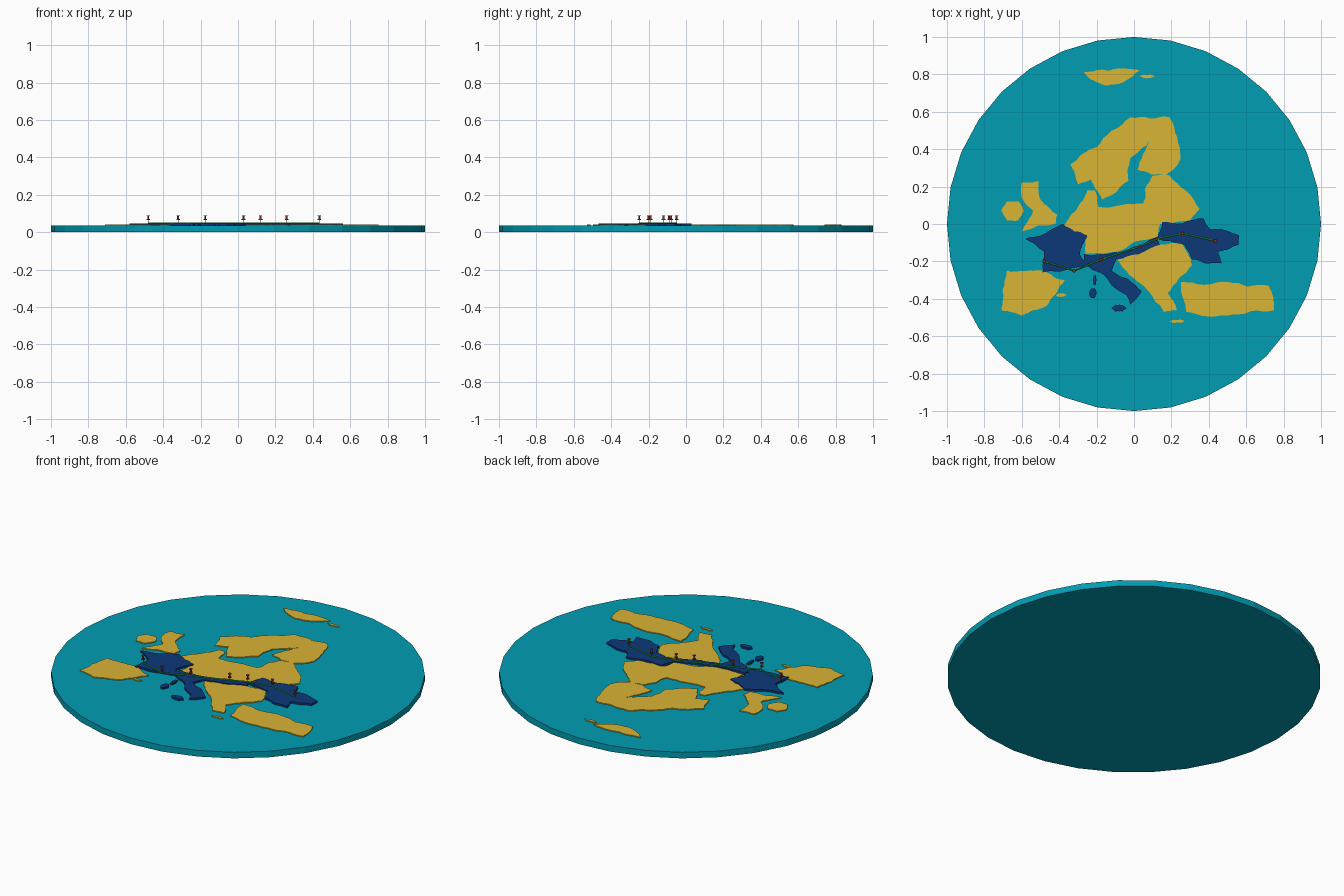
import bpy, bmesh, math, random
from mathutils import Vector

if "Cube" in bpy.data.objects:
    bpy.data.objects.remove(bpy.data.objects["Cube"])

random.seed(4)


def material(name, rgb):
    m = bpy.data.materials.new(name)
    m.diffuse_color = (*rgb, 1)
    m.use_nodes = True
    m.node_tree.nodes["Principled BSDF"].inputs["Base Color"].default_value = m.diffuse_color
    return m


SEA = material("sea", (0.0, 0.34, 0.45))
SAND = material("sand", (0.70, 0.46, 0.035))
NAVY = material("navy", (0.004, 0.04, 0.19))
GREEN = material("green", (0.02, 0.5, 0.06))
RED = material("pin_red", (0.25, 0.03, 0.015))
SAND_TOP, NAVY_TOP = 0.041, 0.047


def add_object(name, bm, mat):
    bmesh.ops.recalc_face_normals(bm, faces=bm.faces)
    me = bpy.data.meshes.new(name)
    bm.to_mesh(me)
    bm.free()
    me.materials.append(mat)
    ob = bpy.data.objects.new(name, me)
    bpy.context.collection.objects.link(ob)
    return ob


def roughen(pts, levels=3, amount=0.08):
    # break each straight edge into a ragged coast
    for _ in range(levels):
        out = []
        for a, b in zip(pts, pts[1:] + pts[:1]):
            d = b - a
            out += [a, (a + b) / 2 + Vector((-d.y, d.x)) * random.uniform(-amount, amount)]
        pts = out
    return pts


def land(name, corners, mat, top):
    # corners are in hundredths of a unit
    pts = roughen([Vector(c) / 100 for c in corners])
    bm = bmesh.new()
    face = bm.faces.new([bm.verts.new((p.x, p.y, 0.03)) for p in pts])
    ext = bmesh.ops.extrude_face_region(bm, geom=[face])
    for v in ext["geom"]:
        if isinstance(v, bmesh.types.BMVert):
            v.co.z = top
    bmesh.ops.triangulate(bm, faces=[f for f in bm.faces if len(f.verts) > 4])
    return add_object(name, bm, mat)


def islet(name, x, y, w, h, mat, top):
    ring = [(x + w * math.cos(a), y + h * math.sin(a)) for a in (i * math.tau / 6 for i in range(6))]
    return land(name, ring, mat, top)


# Sea disc
bm = bmesh.new()
bmesh.ops.create_cone(bm, cap_ends=True, segments=32, radius1=1, radius2=1, depth=0.036)
bmesh.ops.translate(bm, verts=bm.verts, vec=(0, 0, 0.018))
add_object("sea_disc", bm, SEA)

# Sand-coloured land
land("britain", [(-60, 22), (-51, 23), (-50, 13), (-41, 5), (-42, 0), (-60, -4), (-54, 7), (-60, 14)],
     SAND, SAND_TOP)
land("iberia", [(-68, -25), (-49, -25), (-37, -30), (-47, -44), (-60, -49), (-71, -46)], SAND, SAND_TOP)
land("scandinavia", [(-34, 32), (-30, 21), (-23, 24), (-17, 13), (-3, 23), (-2, 35), (9, 45), (2, 29),
                     (17, 26), (25, 35), (19, 57), (-2, 57), (-20, 41)], SAND, SAND_TOP)
land("central_land", [(6, 19), (10, 26), (19, 26), (35, 8), (30, 2), (14, 0), (13, -7), (-10, -15),
                      (-26, -16), (-26, -7), (-38, -1), (-30, 9), (-25, 18), (-21, 18), (-19, 9), (5, 11)],
     SAND, SAND_TOP)
land("balkans", [(-9, -19), (14, -11), (25, -10), (31, -22), (18, -37), (23, -46), (16, -47), (6, -34)],
     SAND, SAND_TOP)
land("anatolia", [(25, -31), (50, -31), (72, -33), (75, -46), (50, -49), (28, -47)], SAND, SAND_TOP)
land("arctic_island", [(-27, 81), (-13, 82), (3, 82), (-4, 77), (-15, 74)], SAND, SAND_TOP)
islet("west_island", -65, 7, 6, 6, SAND, SAND_TOP)
islet("south_island", 23, -52, 4, 1, SAND, SAND_TOP)
islet("arctic_islet", 7, 79, 4, 1, SAND, SAND_TOP)
islet("balearic_islet", -39, -38, 3, 1, SAND, SAND_TOP)

# Raised navy regions along the route
land("west_region", [(-58, -8), (-38, 0), (-25, -6), (-29, -16), (-25, -22), (-38, -25), (-49, -26),
                     (-48, -15)], NAVY, NAVY_TOP)
land("south_peninsula", [(-26, -22), (-27, -16), (-9, -15), (-12, -25), (4, -36), (-2, -43), (-4, -38),
                         (-18, -26)], NAVY, NAVY_TOP)
land("middle_region", [(-13, -17), (12, -7), (14, -11), (3, -16), (-9, -19)], NAVY, NAVY_TOP)
land("east_region", [(12, -8), (15, 1), (37, 3), (41, -3), (56, -6), (56, -11), (45, -15), (47, -21),
                     (31, -19), (27, -11)], NAVY, NAVY_TOP)
islet("toe_island", -8, -45, 4, 2, NAVY, NAVY_TOP)
islet("lower_island", -22, -37, 2, 3, NAVY, NAVY_TOP)
islet("upper_island", -21, -30, 1, 3, NAVY, NAVY_TOP)

# Green route line
stops = [(-.48, -.20), (-.32, -.25), (-.175, -.19), (.03, -.12), (.12, -.08), (.26, -.05), (.435, -.09)]
curve = bpy.data.curves.new("route_line", "CURVE")
curve.dimensions = "3D"
curve.bevel_depth = 0.0035
curve.bevel_resolution = 1
curve.use_fill_caps = True
spline = curve.splines.new("POLY")
spline.points.add(len(stops) - 1)
for p, (x, y) in zip(spline.points, stops):
    p.co = (x, y, 0.049, 1)
curve.materials.append(GREEN)
bpy.context.collection.objects.link(bpy.data.objects.new("route_line", curve))

# Push pins: needle, flange, waist and cap as stacked discs
parts = [(.0015, .042, .066), (.010, .066, .070), (.005, .070, .086), (.009, .086, .090)]
for i, (x, y) in enumerate(stops):
    bm = bmesh.new()
    for r, z0, z1 in parts:
        new = bmesh.ops.create_cone(bm, cap_ends=True, segments=12, radius1=r, radius2=r, depth=z1 - z0)
        bmesh.ops.translate(bm, verts=new["verts"], vec=(0, 0, (z0 + z1) / 2))
    add_object(f"pin_{i + 1}", bm, RED).location = (x, y, 0)
